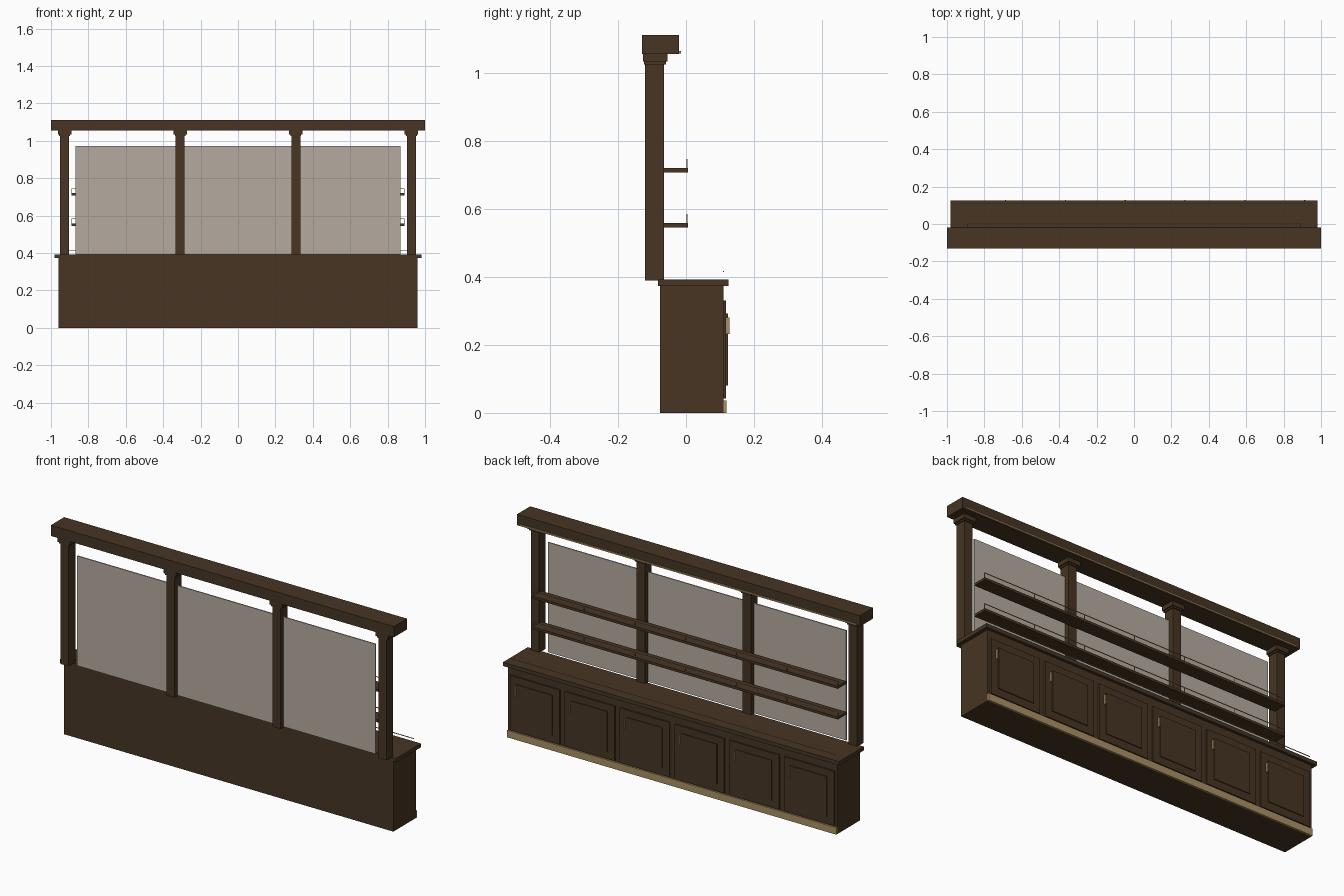
import bpy
import bmesh
from mathutils import Vector

cube = bpy.data.objects.get("Cube")
if cube:
    bpy.data.objects.remove(cube, do_unlink=True)


def material(name, rgb):
    mat = bpy.data.materials.new(name)
    mat.use_nodes = True
    colour = (*rgb, 1.0)
    mat.diffuse_color = colour
    mat.node_tree.nodes["Principled BSDF"].inputs["Base Color"].default_value = colour
    return mat


wood = material("dark wood", (0.063, 0.036, 0.017))
brass = material("aged brass", (0.40, 0.28, 0.125))
mirror = material("mirror glass", (0.46, 0.41, 0.35))


def boxes(name, mat, spans):
    """One object from boxes, each given as (x range, y range, z range)."""
    bm = bmesh.new()
    for span in spans:
        low, high = Vector([s[0] for s in span]), Vector([s[1] for s in span])
        made = bmesh.ops.create_cube(bm, size=1)
        for v in made["verts"]:
            v.co = (low + high) / 2 + v.co * (high - low)
    mesh = bpy.data.meshes.new(name)
    bm.to_mesh(mesh)
    bm.free()
    mesh.materials.append(mat)
    obj = bpy.data.objects.new(name, mesh)
    bpy.context.collection.objects.link(obj)
    return obj


def around(centre, half):
    return (centre - half, centre + half)


# Base cabinet, counter and kick board
boxes("cabinet_body", wood, [(around(0, 0.96), (-0.077, 0.11), (0, 0.373))])
boxes("countertop", wood, [(around(0, 0.98), (-0.082, 0.125), (0.373, 0.393))])
boxes("kick_board", brass, [(around(0, 0.96), (0.11, 0.119), (0, 0.037))])
boxes("counter_rail", brass, [(around(0, 0.95), around(0.11, 0.0015), around(0.416, 0.0015))])

# Six doors with raised panels and handles
for i in range(6):
    x = -0.8 + 0.32 * i
    boxes(f"door_{i + 1}", wood, [(around(x, 0.145), (0.11, 0.118), (0.042, 0.33))])
    boxes(f"door_panel_{i + 1}", wood, [(around(x, 0.105), (0.118, 0.123), (0.08, 0.293))])
    boxes(f"door_handle_{i + 1}", brass,
          [(around(x + 0.113, 0.003), (0.118, 0.128), (0.232, 0.28))])

# Posts with stepped capitals
for i, x in enumerate((-0.927, -0.309, 0.309, 0.927)):
    boxes(f"post_{i + 1}", wood, [(around(x, 0.024), (-0.121, -0.065), (0.39, 1.03))])
    boxes(f"capital_{i + 1}", wood, [
        (around(x, 0.029), (-0.124, -0.059), (1.025, 1.035)),
        (around(x, 0.036), (-0.127, -0.054), (1.033, 1.056))])

# Top beam with brass trim strip
boxes("top_beam", wood, [(around(0, 1.0), (-0.13, -0.02), (1.055, 1.112))])
boxes("beam_trim", brass, [(around(0, 0.98), (-0.02, -0.015), (1.057, 1.065))])

# Mirror panel between the posts
boxes("mirror_panel", mirror, [(around(0, 0.87), (-0.097, -0.091), (0.393, 0.972))])

# Shelves with thin guard rails
for name, z in (("lower", 0.545), ("upper", 0.707)):
    top = z + 0.013
    boxes(f"{name}_shelf", wood, [(around(0, 0.89), (-0.066, 0.006), (z, top))])
    rail = [(around(0, 0.89), around(0.003, 0.0015), around(top + 0.025, 0.0015))]
    for i in range(7):
        x = -0.888 + 0.296 * i
        rail.append((around(x, 0.0015), around(0.003, 0.0015), (top, top + 0.025)))
    boxes(f"{name}_shelf_rail", brass, rail)
